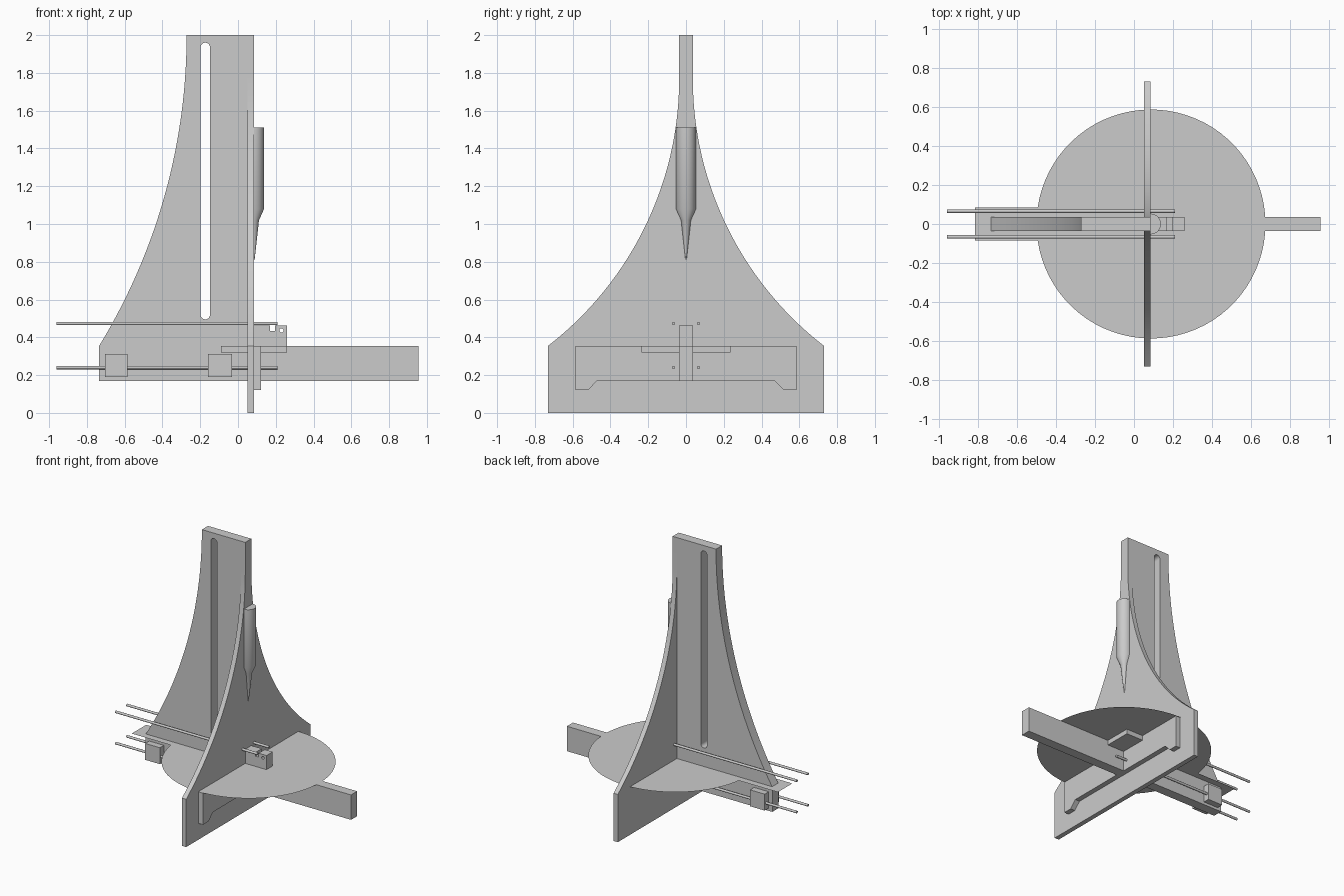
import bpy, bmesh, math

if "Cube" in bpy.data.objects:
    bpy.data.objects.remove(bpy.data.objects["Cube"])

GREY = bpy.data.materials.new("plain_grey")
GREY.diffuse_color = (0.6, 0.6, 0.6, 1)
GREY.use_nodes = True
GREY.node_tree.nodes["Principled BSDF"].inputs["Base Color"].default_value = GREY.diffuse_color


def finish(obj, name):
    obj.name = name
    obj.data.materials.clear()
    obj.data.materials.append(GREY)
    bpy.ops.object.select_all(action='DESELECT')
    obj.select_set(True)
    bpy.context.view_layer.objects.active = obj
    bpy.ops.object.shade_smooth_by_angle(angle=math.radians(25))
    return obj


def plate(name, outlines, lo, hi, axis):
    """Flat plate from outlines (first outer, rest holes), spanning lo..hi on axis."""
    cu = bpy.data.curves.new(name, 'CURVE')
    cu.dimensions, cu.fill_mode, cu.extrude = '2D', 'BOTH', (hi - lo) / 2
    for pts in outlines:
        sp = cu.splines.new('POLY')
        sp.points.add(len(pts) - 1)
        for p, (u, v) in zip(sp.points, pts):
            p.co = (u, v, 0, 1)
        sp.use_cyclic_u = True
    tmp = bpy.data.objects.new(name + "_curve", cu)
    bpy.context.collection.objects.link(tmp)
    bpy.context.view_layer.update()
    dg = bpy.context.evaluated_depsgraph_get()
    me = bpy.data.meshes.new_from_object(tmp.evaluated_get(dg))
    bpy.data.objects.remove(tmp)
    bm = bmesh.new()
    bm.from_mesh(me)
    bmesh.ops.remove_doubles(bm, verts=bm.verts, dist=1e-5)
    bmesh.ops.recalc_face_normals(bm, faces=bm.faces)
    bm.to_mesh(me)
    bm.free()
    ob = bpy.data.objects.new(name, me)
    bpy.context.collection.objects.link(ob)
    mid = (lo + hi) / 2
    if axis == 'Y':
        ob.rotation_euler, ob.location = (math.pi / 2, 0, 0), (0, mid, 0)
    else:
        ob.rotation_euler, ob.location = (math.pi / 2, 0, math.pi / 2), (mid, 0, 0)
    return finish(ob, name)


def box(name, x0, x1, y0, y1, z0, z1):
    bpy.ops.mesh.primitive_cube_add(size=1, location=((x0 + x1) / 2, (y0 + y1) / 2, (z0 + z1) / 2))
    ob = bpy.context.object
    ob.scale = (x1 - x0, y1 - y0, z1 - z0)
    return finish(ob, name)


def flare(w0, z0, w1, z1, n=28):
    """Arc from (w0, z0) to (w1, z1) that ends vertical at the top."""
    dz, dw = z1 - z0, w0 - w1
    r = (dz * dz + dw * dw) / (2 * dw)
    a = math.asin(dz / r)
    return [(w1 + r - r * math.cos(a * (1 - i / n)), z1 - r * math.sin(a * (1 - i / n)))
            for i in range(n + 1)]


def arc(cx, cz, r, a0, a1, n):
    return [(cx + r * math.cos(math.radians(a0 + (a1 - a0) * i / n)),
             cz + r * math.sin(math.radians(a0 + (a1 - a0) * i / n))) for i in range(n + 1)]


# Long upright fin with base beam, notched stop block, slot and small hole
left_edge = [(-w, z) for w, z in flare(0.735, 0.355, 0.272, 2.0)]
outer = [(-0.735, 0.17)] + left_edge + [
    (0.085, 2.0), (0.085, 0.462), (0.17, 0.462), (0.17, 0.433), (0.195, 0.433),
    (0.195, 0.462), (0.26, 0.462), (0.26, 0.355), (0.955, 0.355), (0.955, 0.17)]
slot = arc(-0.173, 1.935, 0.025, 0, 180, 12) + arc(-0.173, 0.52, 0.025, 180, 360, 12)
hole = arc(0.23, 0.437, 0.011, 0, 337.5, 15)
plate("long_fin", [outer, slot, hole], -0.036, 0.036, 'Y')

# Cross fin, symmetrical, standing on the ground
side = [(0.73, 0)] + flare(0.73, 0.355, 0.036, 1.77) + [(0.036, 2.0)]
plate("cross_fin", [side + [(-y, z) for y, z in reversed(side)]], 0.05, 0.085, 'X')

# Table bracket with short chamfered feet
foot = [(0.585, 0.355), (0.585, 0.12), (0.52, 0.12), (0.47, 0.17)]
plate("table_bracket", [foot + [(-y, z) for y, z in reversed(foot)]], 0.085, 0.122, 'X')

# Thin round table with a rear tab
R, CX, TAB = 0.587, 0.087, 0.085
a = math.degrees(math.asin(TAB / R))
rim = arc(CX, 0, R, -180 + a, 180 - a, 72) + [(-0.815, TAB), (-0.815, -TAB)]
me = bpy.data.meshes.new("round_table")
bm = bmesh.new()
bm.faces.new([bm.verts.new((x, y, 0.357)) for x, y in rim])
bm.to_mesh(me)
bm.free()
table = bpy.data.objects.new("round_table", me)
bpy.context.collection.objects.link(table)
finish(table, "round_table")

# Pad under the table and the rod carrier blocks
box("under_table_pad", -0.09, 0.26, -0.235, 0.235, 0.32, 0.355)
box("rear_rod_block", -0.705, -0.585, -0.083, 0.083, 0.19, 0.312)
box("middle_rod_block", -0.16, -0.033, -0.083, 0.083, 0.19, 0.312)

# Four guide rods
for level, z in (("upper", 0.473), ("lower", 0.24)):
    for hand, y in (("left", 0.066), ("right", -0.066)):
        bpy.ops.mesh.primitive_cylinder_add(vertices=16, radius=0.009, depth=1.17,
                                            location=(-0.375, y, z),
                                            rotation=(0, math.pi / 2, 0))
        finish(bpy.context.object, f"{level}_{hand}_rod")

# Half-round spindle with tapered tip, mounted on the cross fin
rings = [(0.053, 1.51), (0.053, 1.08), (0.026, 1.02), (0.003, 0.81)]
N = 20
me = bpy.data.meshes.new("spindle")
bm = bmesh.new()
loops = [[bm.verts.new((0.085 + x, y, z)) for x, y in arc(0, 0, r, -90, 90, N)] for r, z in rings]
for up, low in zip(loops, loops[1:]):
    for i in range(N + 1):
        j = (i + 1) % (N + 1)
        bm.faces.new((up[i], up[j], low[j], low[i]))
bm.faces.new(loops[0])
bm.faces.new(loops[-1])
bmesh.ops.recalc_face_normals(bm, faces=bm.faces)
bm.to_mesh(me)
bm.free()
spindle = bpy.data.objects.new("spindle", me)
bpy.context.collection.objects.link(spindle)
finish(spindle, "spindle")
